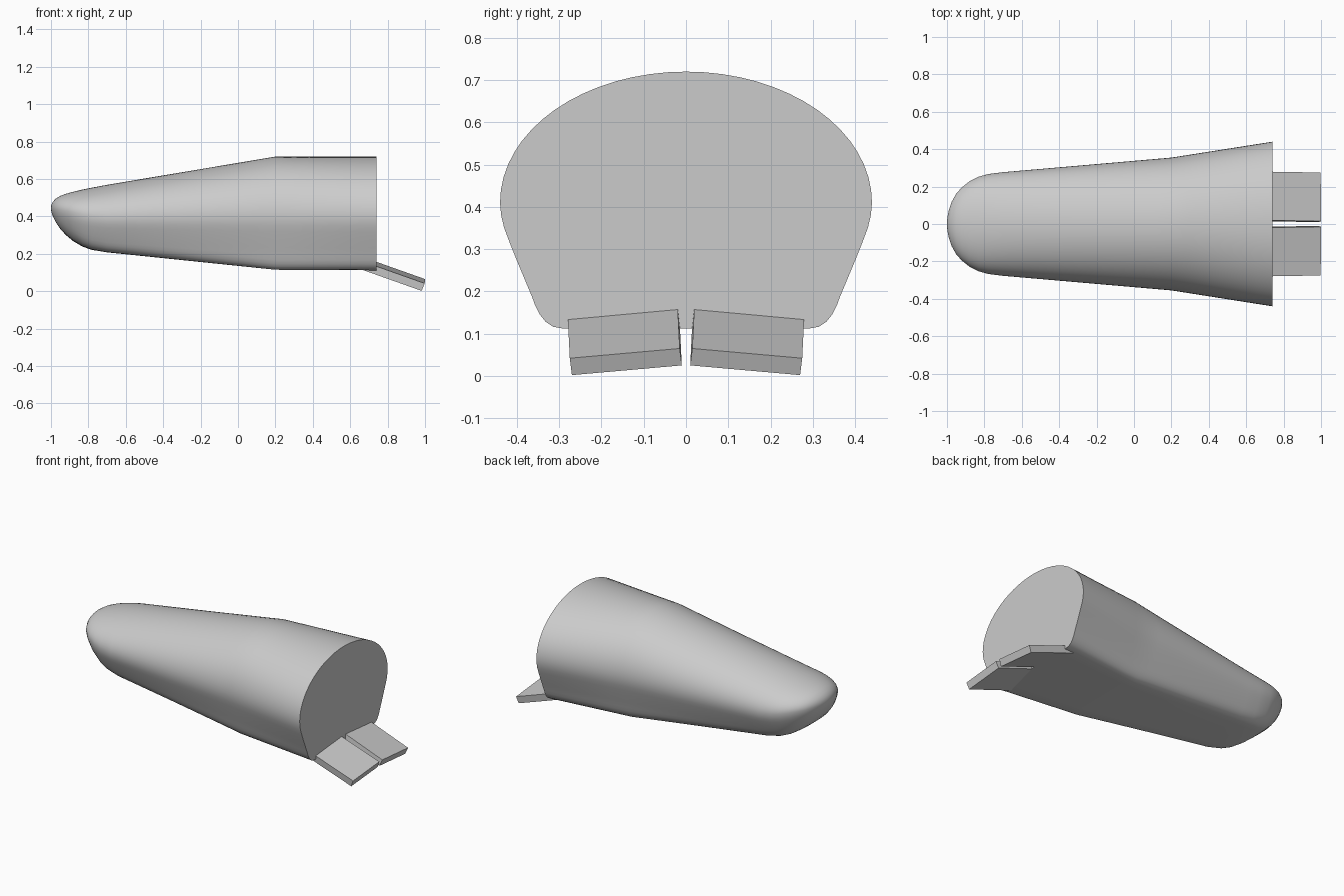
import bpy, bmesh, math
from mathutils import Vector

if "Cube" in bpy.data.objects:
    bpy.data.objects.remove(bpy.data.objects["Cube"])

grey = bpy.data.materials.new("plain grey")
grey.diffuse_color = (0.6, 0.6, 0.6, 1)
grey.use_nodes = True
grey.node_tree.nodes["Principled BSDF"].inputs["Base Color"].default_value = grey.diffuse_color


def make_object(name, bm):
    bmesh.ops.recalc_face_normals(bm, faces=bm.faces)
    mesh = bpy.data.meshes.new(name)
    bm.to_mesh(mesh)
    bm.free()
    mesh.materials.append(grey)
    ob = bpy.data.objects.new(name, mesh)
    bpy.context.collection.objects.link(ob)
    return ob


# Lower half of the tail section (y / half width, depth below the widest line)
LOWER = [(1, 0), (.994, .1), (.978, .2), (.95, .31), (.915, .44), (.87, .6),
         (.83, .74), (.81, .82), (.785, .89), (.755, .945), (.715, .985),
         (.66, 1), (.5, 1), (.25, 1), (0, 1)]


def section(half, top, mid, low, box):
    right = []
    for i in range(16):
        a = math.pi / 2 * (1 - i / 16)
        right.append((half * math.cos(a), mid + (top - mid) * math.sin(a)))
    n = len(LOWER) - 1
    for i, (u, v) in enumerate(LOWER):
        a = math.pi / 2 * i / n
        y = box * u + (1 - box) * math.cos(a)
        z = box * v + (1 - box) * math.sin(a)
        right.append((half * y, mid - (mid - low) * z))
    return right + [(-y, z) for y, z in right[-2:0:-1]]


# Body stations: x, half width, top, widest height, bottom, boxiness of belly
KEYS = [(-.998, .035, .462, .443, .425, 0), (-.99, .075, .478, .442, .402, .05),
        (-.975, .118, .495, .44, .37, .1), (-.95, .163, .510, .435, .333, .2),
        (-.92, .196, .521, .43, .300, .3), (-.88, .228, .532, .422, .267, .45),
        (-.83, .253, .544, .412, .238, .6), (-.78, .267, .554, .403, .221, .7),
        (-.70, .277, .569, .395, .208, .8), (.2, .355, .72, .41, .115, 1),
        (.74, .44, .72, .41, .112, 1)]
stations = []
for a, b in zip(KEYS, KEYS[1:]):
    steps = max(1, round((b[0] - a[0]) / .09))
    for k in range(steps):
        stations.append([p + (q - p) * k / steps for p, q in zip(a, b)])
stations.append(KEYS[-1])

# Lofted body with a flat tail and rounded nose
bm = bmesh.new()
rings = [[bm.verts.new((s[0], y, z)) for y, z in section(*s[1:])] for s in stations]
count = len(rings[0])
for r, t in zip(rings, rings[1:]):
    for i in range(count):
        j = (i + 1) % count
        bm.faces.new((r[i], r[j], t[j], t[i]))
bm.faces.new(rings[-1])
tip = bm.verts.new((-1, 0, .443))
for i in range(count):
    bm.faces.new((tip, rings[0][i], rings[0][(i + 1) % count]))
body = make_object("body", bm)
bpy.context.view_layer.objects.active = body
body.select_set(True)
bpy.ops.object.shade_smooth_by_angle(angle=math.radians(35))

# Two tilted tail flaps
END = [(1.0, .015, .065), (.998, .275, .042), (.982, .27, .002), (.984, .01, .025)]
BACK = Vector((-.35, .006, .124))
for side, name in ((1, "flap_right"), (-1, "flap_left")):
    bm = bmesh.new()
    outer = [bm.verts.new((x, side * y, z)) for x, y, z in END]
    inner = [bm.verts.new((x + BACK.x, side * (y + BACK.y), z + BACK.z)) for x, y, z in END]
    bm.faces.new(outer)
    bm.faces.new(inner)
    for i in range(4):
        j = (i + 1) % 4
        bm.faces.new((outer[i], outer[j], inner[j], inner[i]))
    make_object(name, bm)
